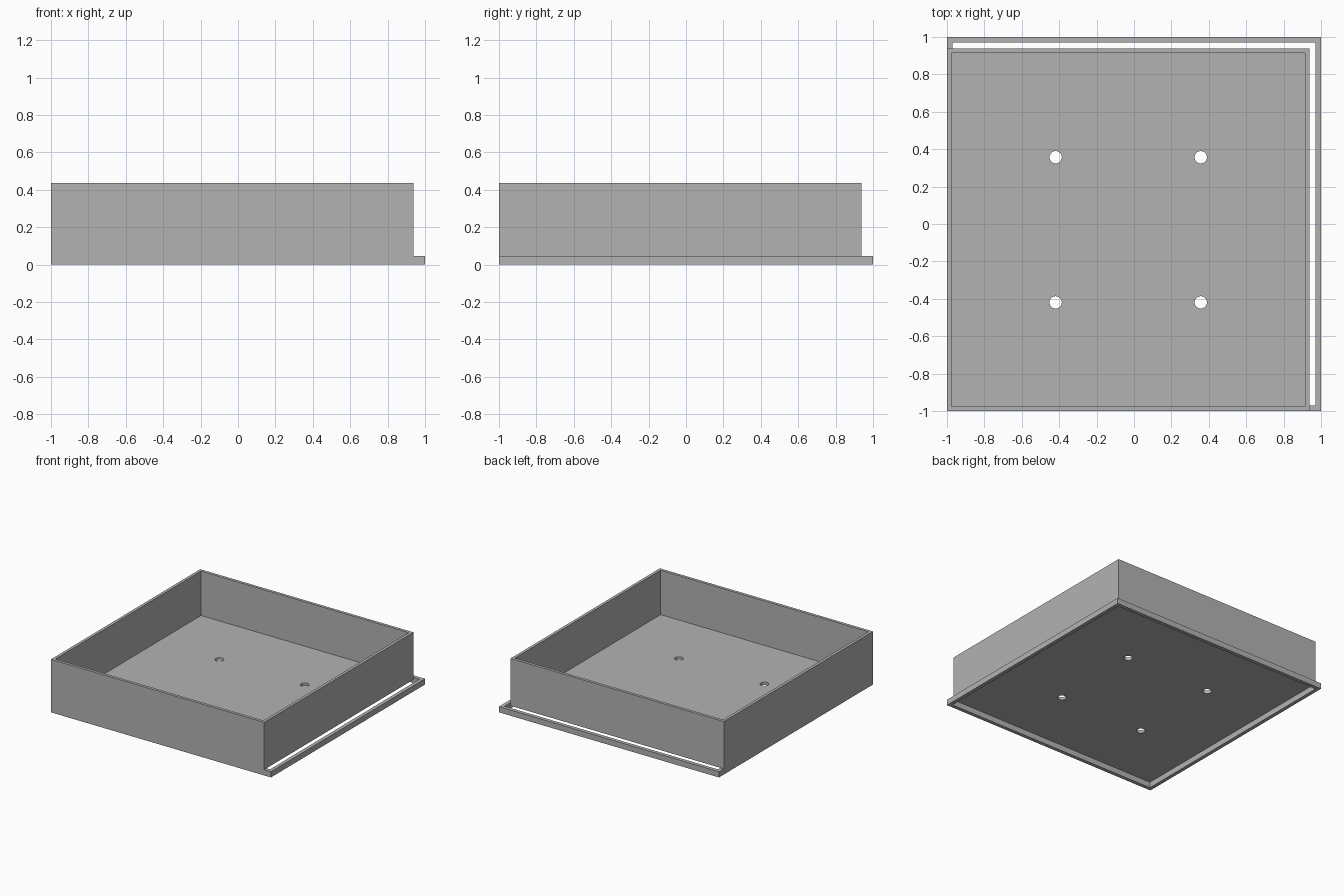
import bpy
from mathutils import Vector

if "Cube" in bpy.data.objects:
    bpy.data.objects.remove(bpy.data.objects["Cube"], do_unlink=True)

grey = bpy.data.materials.new("plain grey")
grey.use_nodes = True
grey.diffuse_color = (0.45, 0.45, 0.45, 1)
grey.node_tree.nodes["Principled BSDF"].inputs["Base Color"].default_value = grey.diffuse_color


def box(name, low, high):
    """Box between two opposite corners."""
    low, high = Vector(low), Vector(high)
    bpy.ops.mesh.primitive_cube_add(size=1)
    ob = bpy.context.object
    ob.name = name
    for v in ob.data.vertices:
        v.co = (low + high) / 2 + v.co * (high - low)
    ob.data.materials.append(grey)
    return ob


def cut(ob, cutters):
    """Subtract each cutter, bake the result and drop the cutters."""
    for c in cutters:
        c.hide_render = True
        mod = ob.modifiers.new("cut", 'BOOLEAN')
        mod.operation = 'DIFFERENCE'
        mod.solver = 'EXACT'
        mod.object = c
    graph = bpy.context.evaluated_depsgraph_get()
    mesh = bpy.data.meshes.new_from_object(ob.evaluated_get(graph))
    ob.modifiers.clear()
    ob.data = mesh
    for c in cutters:
        bpy.data.objects.remove(c, do_unlink=True)


base_top = 0.047   # height of the base frame
edge = 0.938       # left and back outside of the tray
top = 0.436
wall = 0.024
lip = 0.03

# Base frame: an open square ring, wider than the tray on two sides
frame = box("base_frame", (-1, -1, 0), (1, 1, base_top))
cut(frame, [box("frame_opening", (lip - 1, lip - 1, -0.1), (1 - lip, 1 - lip, 0.2))])

# Open tray standing on the frame, with four round holes in its floor
tray = box("tray", (-1, -1, base_top), (edge, edge, top))
cutters = [box("tray_cavity", (wall - 1, wall - 1, base_top + wall),
               (edge - wall, edge - wall, top + 0.2))]
centre = (edge - 1) / 2
for sx in (-1, 1):
    for sy in (-1, 1):
        bpy.ops.mesh.primitive_cylinder_add(
            vertices=32, radius=0.033, depth=0.2,
            location=(centre + sx * 0.388, centre + sy * 0.388, base_top))
        hole = bpy.context.object
        hole.name = "floor_hole"
        hole.data.materials.append(grey)
        cutters.append(hole)
cut(tray, cutters)

# Smooth hole walls, crisp box edges
for ob in (frame, tray):
    bpy.ops.object.select_all(action='DESELECT')
    ob.select_set(True)
    bpy.context.view_layer.objects.active = ob
    bpy.ops.object.shade_smooth_by_angle(angle=0.5)
